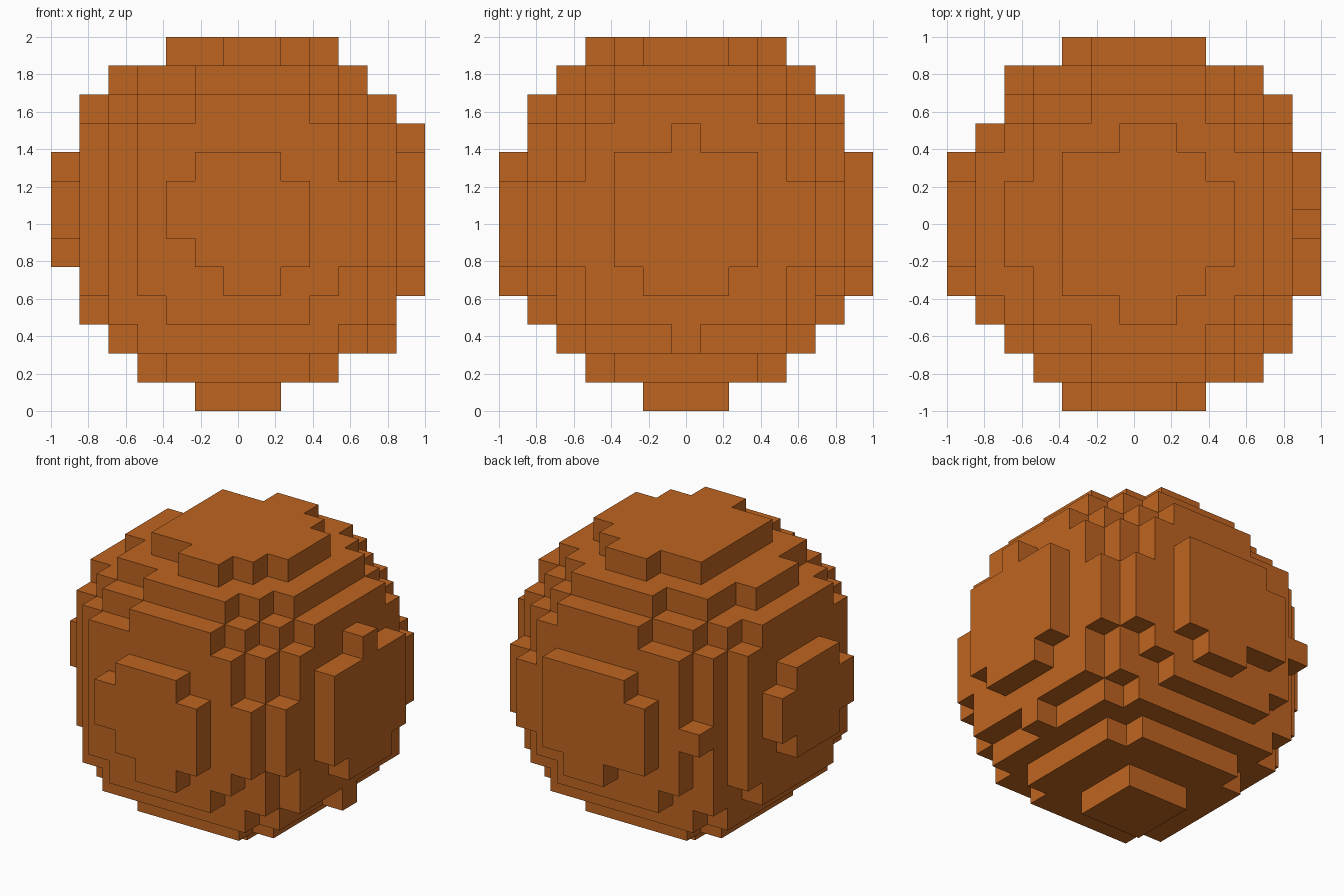
import bpy
import bmesh
from itertools import product
from mathutils import Vector

cube = bpy.data.objects.get("Cube")
if cube:
    bpy.data.objects.remove(cube, do_unlink=True)

CELL = 2 / 13          # edge of one block
CORE_LIMIT = 41        # squared radius of the core, in blocks


def spans(start, *rows):
    """Rows of blocks from 'start' upward, each a (first, last) span."""
    return {(a, start + i) for i, (lo, hi) in enumerate(rows)
            for a in range(lo, hi + 1)}


wide, lean, mid, small, tiny = (-4, 4), (-3, 4), (-3, 3), (-2, 2), (-1, 1)
off = (-1, 2)

# Two stepped plates per side: the broad inner one, then the outer cap
front_plate = spans(-3, small, mid, lean, lean, lean, mid, mid, off)
plates = {
    (1, -5): front_plate,
    (1, -6): spans(-2, (0, 1), off, small, small, tiny),
    (1, 5): front_plate | {(-4, 0)},
    (1, 6): spans(-2, (0, 1), small, small, small, off),
    (0, 5): spans(-4, (0, 0), mid, mid, wide, wide, wide, mid, mid, small),
    (0, 6): spans(-2, tiny, small, small, small, small, (0, 0)),
    (0, -5): spans(-3, small, mid, mid, mid, mid, mid, mid, small),
    (0, -6): spans(-1, tiny, small, small, tiny),
    (2, 5): spans(-4, off, mid, lean, wide, wide, wide, lean, mid, off),
    (2, 6): spans(-3, (0, 1), small, (-2, 3), (-2, 3), (-2, 3), small, (0, 1)),
    (2, -5): spans(-3, small, mid, mid, mid, mid, mid, small),
    (2, -6): spans(-1, tiny, tiny, tiny),
}

# Rounded core
blocks = {p for p in product(range(-4, 5), repeat=3)
          if sum(c * c for c in p) <= CORE_LIMIT}

# Lay the plates on the core
for (axis, level), cells in plates.items():
    for a, b in cells:
        p = [a, b]
        p.insert(axis, level)
        blocks.add(tuple(p))

# Skin: one quad for each exposed block side
bm = bmesh.new()
corners = {}


def corner(p):
    key = tuple(round(2 * c) for c in p)
    if key not in corners:
        corners[key] = bm.verts.new(Vector(p) * CELL + Vector((0, 0, 1)))
    return corners[key]


for block in sorted(blocks):
    for axis, side in product(range(3), (-1, 1)):
        neighbour = list(block)
        neighbour[axis] += side
        if tuple(neighbour) in blocks:
            continue
        quad = []
        for u, v in ((-1, -1), (1, -1), (1, 1), (-1, 1)):
            p = list(block)
            p[axis] += side / 2
            p[(axis + 1) % 3] += u / 2
            p[(axis + 2) % 3] += v / 2
            quad.append(corner(p))
        bm.faces.new(quad if side > 0 else quad[::-1])

mesh = bpy.data.meshes.new("block_ball")
bm.to_mesh(mesh)
bm.free()

# Single orange material
orange = bpy.data.materials.new("burnt_orange")
orange.use_nodes = True
colour = (0.52, 0.128, 0.0145, 1)
orange.diffuse_color = colour
for node in orange.node_tree.nodes:
    if node.type == 'BSDF_PRINCIPLED':
        node.inputs["Base Color"].default_value = colour
mesh.materials.append(orange)

ball = bpy.data.objects.new("block_ball", mesh)
bpy.context.scene.collection.objects.link(ball)
